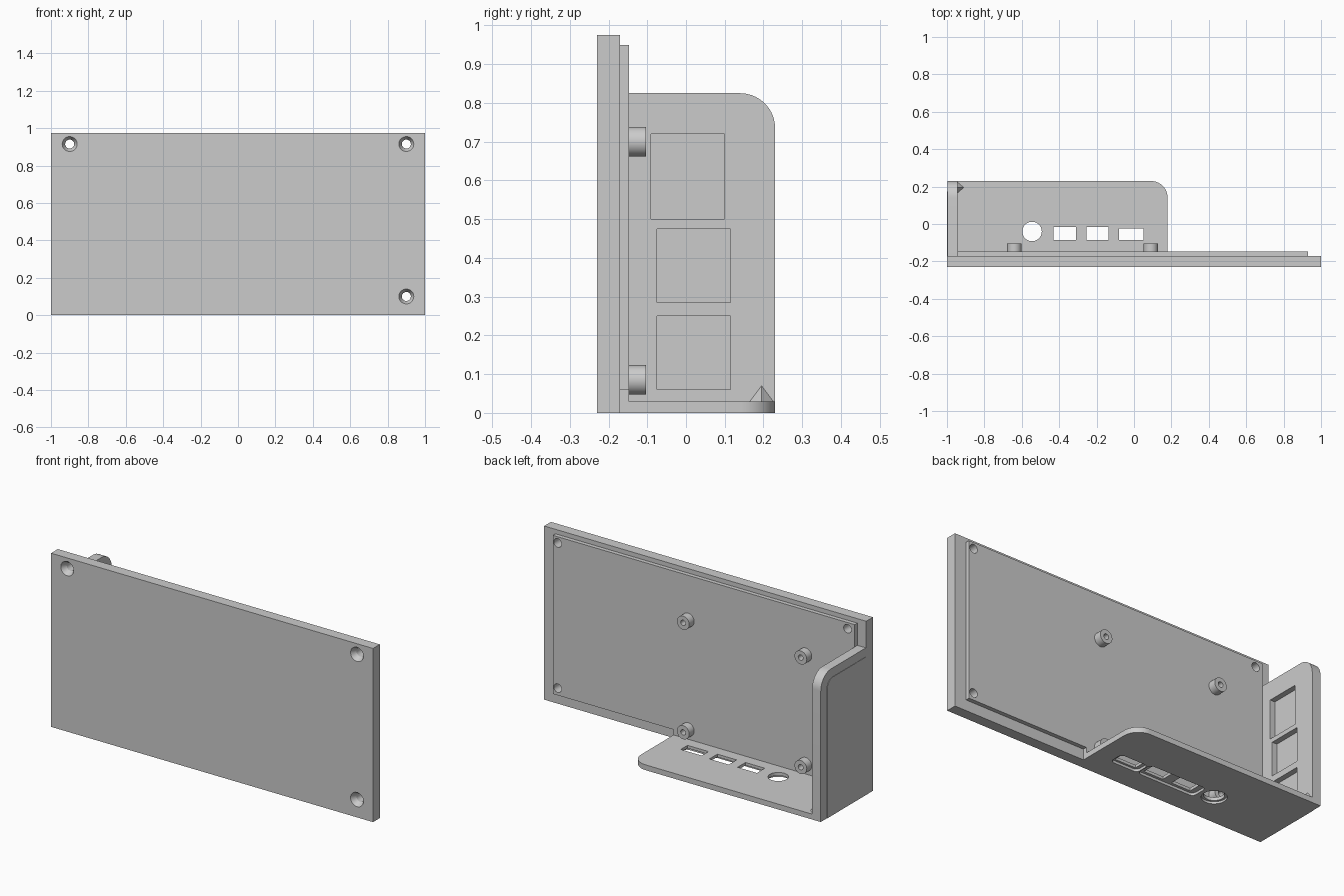
import bpy, bmesh, math
from mathutils import Vector

cube = bpy.data.objects.get("Cube")
if cube:
    bpy.data.objects.remove(cube, do_unlink=True)

grey = bpy.data.materials.new("plain grey")
grey.use_nodes = True
GREY = (0.6, 0.6, 0.6, 1)
grey.diffuse_color = GREY
grey.node_tree.nodes["Principled BSDF"].inputs["Base Color"].default_value = GREY

# Maps profile coordinates u, v and depth w to space for each extrusion axis
PLACE = {"x": lambda u, v, w: (w, u, v),
         "y": lambda u, v, w: (u, w, v),
         "z": lambda u, v, w: (u, v, w)}


def rect(u0, u1, v0, v1, radii=(0, 0, 0, 0), steps=10):
    """Rectangle outline; radii run counter-clockwise from the low corner."""
    corners = [(u0, v0, 1, 1), (u1, v0, -1, 1), (u1, v1, -1, -1), (u0, v1, 1, -1)]
    pts = []
    for i, ((u, v, su, sv), r) in enumerate(zip(corners, radii)):
        if not r:
            pts.append((u, v))
            continue
        for k in range(steps + 1):
            a = math.pi * (1 + i / 2 + k / steps / 2)
            pts.append((u + su * r + r * math.cos(a), v + sv * r + r * math.sin(a)))
    return pts


def circle(u, v, r, n=40):
    return [(u + r * math.cos(2 * math.pi * k / n),
             v + r * math.sin(2 * math.pi * k / n)) for k in range(n)]


def loft(name, axis, start, w0, end, w1):
    """Solid between two outlines with equal point counts."""
    bm = bmesh.new()
    a = [bm.verts.new(PLACE[axis](u, v, w0)) for u, v in start]
    b = [bm.verts.new(PLACE[axis](u, v, w1)) for u, v in end]
    bm.faces.new(a)
    bm.faces.new(b)
    for i in range(len(a)):
        j = (i + 1) % len(a)
        bm.faces.new((a[i], a[j], b[j], b[i]))
    return finish(name, bm)


def finish(name, bm):
    bmesh.ops.recalc_face_normals(bm, faces=bm.faces)
    mesh = bpy.data.meshes.new(name)
    bm.to_mesh(mesh)
    bm.free()
    mesh.materials.append(grey)
    ob = bpy.data.objects.new(name, mesh)
    bpy.context.collection.objects.link(ob)
    return ob


def prism(name, axis, outline, w0, w1):
    return loft(name, axis, outline, w0, outline, w1)


def cut(ob, cutter):
    cutter.hide_render = True
    mod = ob.modifiers.new("cut", "BOOLEAN")
    mod.operation = "DIFFERENCE"
    mod.solver = "EXACT"
    mod.object = cutter
    bpy.context.view_layer.objects.active = ob
    bpy.ops.object.modifier_apply(modifier=mod.name)
    bpy.data.objects.remove(cutter, do_unlink=True)


FRONT, STEP, INNER, BACK = -0.23, -0.17, -0.147, 0.23
WALL_IN = -0.945
parts = []

# Front plate and the raised panel behind it, with countersunk screw holes
plate = prism("front_plate", "y", rect(-1, 1, 0, 0.975), FRONT, STEP)
panel = prism("raised_panel", "y", rect(WALL_IN, 0.93, 0.06, 0.95), STEP, INNER)
for x, z in ((-0.9, 0.915), (0.9, 0.915), (0.9, 0.1)):
    for ob in (plate, panel):
        cut(ob, prism("screw_cutter", "y", circle(x, z, 0.024), FRONT - 0.05, INNER + 0.05))
    cut(plate, loft("sink_cutter", "y", circle(x, z, 0.042), FRONT - 0.004,
                    circle(x, z, 0.024), FRONT + 0.03))
parts += [plate, panel]

# Board standoffs
for side, x in (("right", -0.64), ("left", 0.09)):
    for level, z in (("lower", 0.085), ("upper", 0.7)):
        post = prism(f"{level}_{side}_standoff", "y", circle(x, z, 0.038), INNER, -0.103)
        cut(post, prism("bore_cutter", "y", circle(x, z, 0.015), INNER + 0.005, 0))
        parts.append(post)

# Bottom shelf with a rounded corner, and the lip joining it to the panel
shelf = prism("bottom_shelf", "z", rect(WALL_IN, 0.18, STEP, BACK, (0, 0, 0.09, 0)), 0, 0.03)
lip = prism("shelf_lip", "y", rect(WALL_IN, 0.18, 0.03, 0.06), STEP, INNER)
parts += [shelf, lip]

# Shallow port recesses under the shelf
for u0, u1, v0, v1 in ((-0.46, -0.105, -0.1, 0), (-0.1, 0.07, -0.097, -0.013)):
    cut(shelf, prism("recess_cutter", "z", rect(u0, u1, v0, v1, (0.025,) * 4), -0.05, 0.014))

# Port openings through the shelf
for u0, u1, v0 in ((-0.43, -0.31, -0.015), (-0.255, -0.135, -0.015), (-0.08, 0.05, -0.025)):
    cut(shelf, prism("port_cutter", "z", rect(u0, u1, -0.085, v0), -0.05, 0.08))
cut(shelf, prism("round_port_cutter", "z", circle(-0.545, -0.04, 0.052), -0.05, 0.08))
cut(shelf, prism("round_recess_cutter", "z", circle(-0.545, -0.04, 0.064), -0.05, 0.012))

# Side wall with three blind windows on its inner face
wall = prism("side_wall", "x", rect(STEP, BACK, 0, 0.825, (0, 0, 0.09, 0)), -0.998, WALL_IN)
for y0, y1, z0, z1 in ((-0.09, 0.1, 0.5, 0.72), (-0.075, 0.115, 0.285, 0.475),
                       (-0.075, 0.115, 0.06, 0.25)):
    cut(wall, prism("window_cutter", "x", rect(y0, y1, z0, z1), WALL_IN - 0.03, -0.9))
cover = prism("side_cover", "x", rect(STEP, 0.175, 0, 0.775, (0, 0, 0.05, 0)), -1, -0.998)
parts += [wall, cover]

# Small corner gusset where wall and shelf meet
bm = bmesh.new()
base = [bm.verts.new(p) for p in ((WALL_IN, 0.165, 0.03), (WALL_IN, 0.225, 0.03),
                                  (-0.91, 0.195, 0.03))]
tip = bm.verts.new(Vector((WALL_IN, 0.195, 0.07)))
bm.faces.new(base)
for i in range(3):
    bm.faces.new((base[i], base[(i + 1) % 3], tip))
finish("corner_gusset", bm)

# Smooth the round surfaces, keep the edges sharp
bpy.ops.object.select_all(action="DESELECT")
for ob in parts:
    ob.select_set(True)
bpy.context.view_layer.objects.active = plate
bpy.ops.object.shade_smooth_by_angle(angle=math.radians(25))
